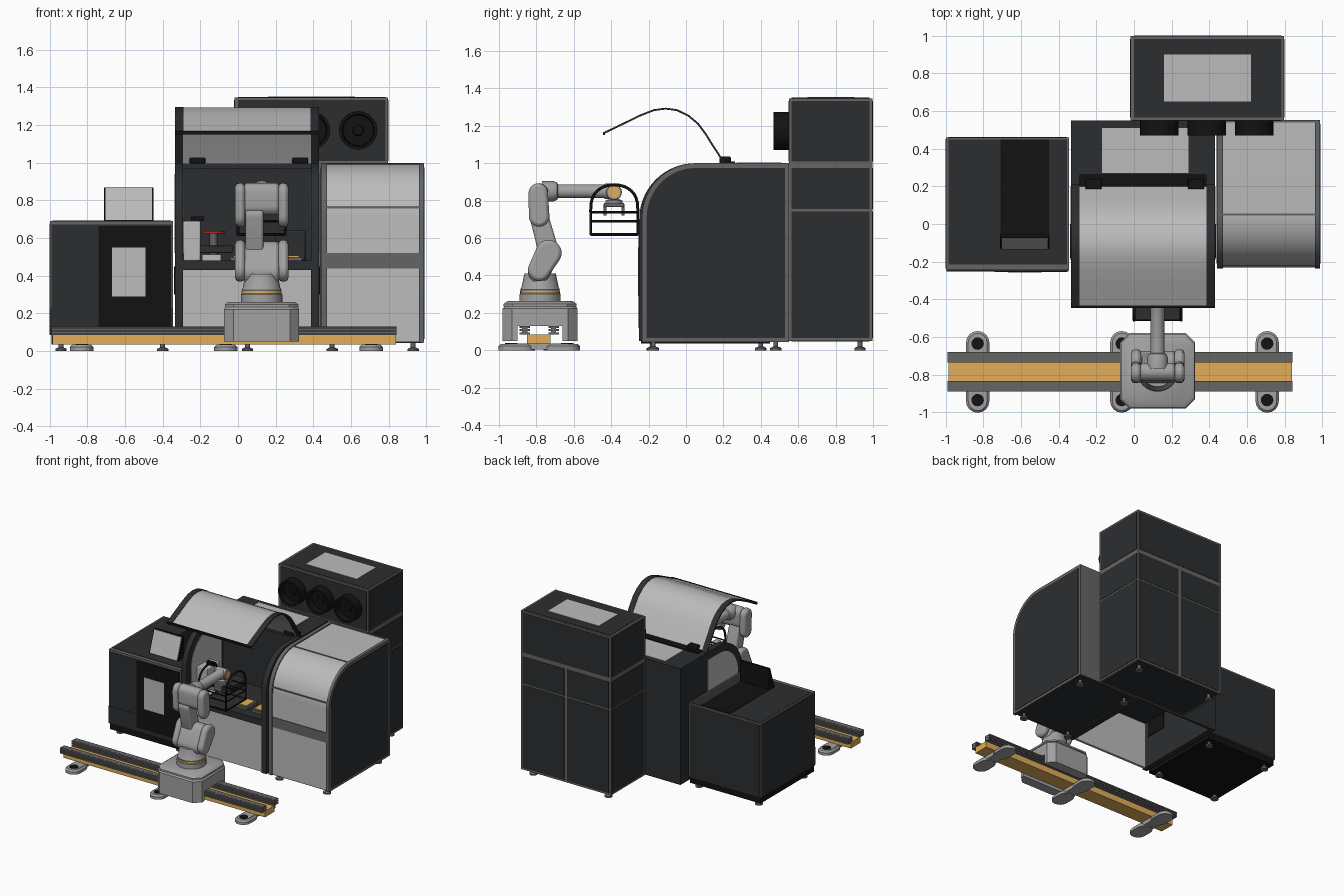
import bpy, bmesh
from math import sin, cos, pi
from mathutils import Vector

if "Cube" in bpy.data.objects:
    bpy.data.objects.remove(bpy.data.objects["Cube"])


def mat(name, r, g, b):
    m = bpy.data.materials.new(name)
    m.diffuse_color = (r, g, b, 1)
    m.use_nodes = True
    m.node_tree.nodes["Principled BSDF"].inputs["Base Color"].default_value = m.diffuse_color
    return m


DARK = mat("dark_panel", .025, .027, .029)
BLACK = mat("black", .006, .006, .006)
FRAME = mat("frame_grey", .13, .13, .13)
LIGHT = mat("light_panel", .5, .5, .5)
ARM = mat("arm_grey", .36, .36, .36)
ORANGE = mat("orange", .75, .42, .1)
RED = mat("red", .5, .02, .02)


def finish(name, bm, m, bevel=0):
    bmesh.ops.recalc_face_normals(bm, faces=bm.faces)
    me = bpy.data.meshes.new(name)
    bm.to_mesh(me)
    bm.free()
    ob = bpy.data.objects.new(name, me)
    bpy.context.collection.objects.link(ob)
    me.materials.append(m)
    if bevel:
        b = ob.modifiers.new("bevel", 'BEVEL')
        b.width, b.segments = bevel, 2
    return ob


def hull(name, pts, m, bevel=0):
    bm = bmesh.new()
    for p in pts:
        bm.verts.new(p)
    bmesh.ops.convex_hull(bm, input=bm.verts)
    bmesh.ops.dissolve_limit(bm, angle_limit=.01, verts=bm.verts, edges=bm.edges)
    return finish(name, bm, m, bevel)


def box(name, x0, x1, y0, y1, z0, z1, m, bevel=0):
    return hull(name, [(x, y, z) for x in (x0, x1) for y in (y0, y1) for z in (z0, z1)], m, bevel)


def prism(name, yz, x0, x1, m, bevel=0):
    bm = bmesh.new()
    f = bm.faces.new([bm.verts.new((x0, y, z)) for y, z in yz])
    g = bmesh.ops.extrude_face_region(bm, geom=[f])
    bmesh.ops.translate(bm, vec=(x1 - x0, 0, 0), verts=[v for v in g["geom"] if isinstance(v, bmesh.types.BMVert)])
    return finish(name, bm, m, bevel)


def lathe(name, prof, origin, axis, m, n=32):
    """Revolve (radius, height) pairs about an axis."""
    q = Vector((0, 0, 1)).rotation_difference(Vector(axis))
    bm = bmesh.new()
    prof = [(0, prof[0][1])] + prof + [(0, prof[-1][1])]
    rings = [[bm.verts.new(Vector(origin) + q @ Vector((r * cos(2 * pi * i / n), r * sin(2 * pi * i / n), h)))
              for i in range(n)] for r, h in prof]
    for a, b in zip(rings, rings[1:]):
        for i in range(n):
            bm.faces.new((a[i], a[(i + 1) % n], b[(i + 1) % n], b[i]))
    bmesh.ops.remove_doubles(bm, verts=bm.verts, dist=1e-5)
    return finish(name, bm, m)


def capsule(name, a, b, ra, rb, x0, x1, m, bevel=.012):
    pts = [(x, c[0] + r * cos(t * pi / 12), c[1] + r * sin(t * pi / 12))
           for c, r in ((a, ra), (b, rb)) for t in range(24) for x in (x0, x1)]
    return hull(name, pts, m, bevel)


def tube(name, pts, r, m, cyclic=False):
    cu = bpy.data.curves.new(name, 'CURVE')
    cu.dimensions, cu.bevel_depth, cu.bevel_resolution = '3D', r, 2
    s = cu.splines.new('POLY')
    s.points.add(len(pts) - 1)
    for p, c in zip(s.points, pts):
        p.co = (*c, 1)
    s.use_cyclic_u = cyclic
    ob = bpy.data.objects.new(name, cu)
    bpy.context.collection.objects.link(ob)
    cu.materials.append(m)


def rounded(y0, y1, z0, z1, r):
    arc = [(y0 + r - r * cos(i * pi / 32), z1 - r + r * sin(i * pi / 32)) for i in range(17)]
    return [(y1, z0), (y0, z0)] + arc + [(y1, z1)]


def octagon(name, cx, cy, levels, m):
    """Stack of chamfered squares: (half size, chamfer, z)."""
    pts = []
    for h, c, z in levels:
        for sx in (-1, 1):
            for sy in (-1, 1):
                pts += [(cx + sx * h, cy + sy * (h - c), z), (cx + sx * (h - c), cy + sy * h, z)]
    hull(name, pts, m)


# right machine: rounded housing
for x0, x1, xo in ((.44, .472, .438), (.962, .988, .988)):
    prism("right_side_frame", rounded(-.235, .55, .045, 1.0, .29), x0, x1, FRAME)
    prism("right_side_panel", rounded(-.21, .53, .065, .975, .265), xo, xo + .003, DARK)
prism("right_cover", rounded(-.225, .548, .05, .992, .28), .47, .964, LIGHT)
box("right_band", .472, .962, -.231, -.2, .44, .52, FRAME)
box("right_seam", .472, .962, -.228, -.2, .757, .767, FRAME)
box("right_top_seam", .472, .962, .045, .057, .97, .996, FRAME)
box("right_back", .44, .988, .54, .551, .046, .999, FRAME)
box("right_floor", .45, .98, -.22, .54, .044, .052, DARK)

# rear cabinet: framed box with panels
cx0, cx1 = -.018, .797
box("cabinet_frame", cx0, cx1, .55, .997, .05, 1.347, FRAME)
for z0, z1 in ((.065, .742), (.754, .975), (1.01, 1.333)):
    for x in (cx0 - .003, cx1):
        box("cabinet_side_panel", x, x + .003, .565, .982, z0, z1, DARK)
    spans = ((0, .782),) if z0 > 1 else ((0, .378), (.402, .782))
    for a, b in spans:
        box("cabinet_back_panel", a, b, .997, 1.0, z0, z1, DARK)
box("cabinet_front_panel", 0, .782, .547, .55, 1.01, 1.333, DARK)
box("cabinet_top_panel", 0, .782, .565, .982, 1.347, 1.35, DARK)
box("cabinet_top_grille", .16, .62, .65, .9, 1.35, 1.353, LIGHT)
box("cabinet_bottom", 0, .782, .565, .982, .047, .05, DARK)
for x in (.135, .387, .638):
    lathe("fan_duct", [(.102, 0), (.102, .08), (.086, .08), (.08, .03), (.03, .03), (.025, .045)],
          (x, .549, 1.172), (0, -1, 0), BLACK)

# left cabinet
box("left_frame", -.997, -.345, -.245, .46, .085, .69, FRAME)
box("left_plinth", -.99, -.35, -.24, .45, .035, .085, BLACK)
box("left_side_panel", -1, -.997, -.235, .45, .085, .678, DARK)
box("left_back_panel", -.987, -.355, .46, .463, .085, .678, DARK)
box("left_top_panel", -.985, -.357, -.215, .448, .69, .693, DARK)
box("left_front_panel", -.99, -.352, -.249, -.245, .085, .672, DARK)
box("left_skirt", -.995, -.347, -.252, -.245, .09, .23, DARK)
box("left_door", -.74, -.355, -.254, -.245, .12, .665, BLACK)
box("left_door_window", -.67, -.49, -.257, -.25, .29, .55, LIGHT)
box("left_top_slot", -.71, -.45, -.09, .448, .693, .697, BLACK)
prism("monitor_housing", [(-.132, .69), (-.06, .69), (-.055, .87), (-.072, .87)], -.711, -.449, BLACK)
prism("monitor_screen", [(-.136, .695), (-.131, .695), (-.073, .866), (-.078, .866)], -.703, -.457, LIGHT)

# centre machine: open arched enclosure
for x0, x1 in ((-.335, -.292), (.388, .431)):
    prism("centre_side_wall", rounded(-.25, .55, .05, 1.0, .3), x0, x1, DARK)
    prism("centre_side_window", rounded(-.19, .2, .52, .94, .24), x0 - .003, x1 + .003, LIGHT)
    box("centre_latch", x0 - .005, x1 + .005, -.18, 0, .3, .45, BLACK)
box("centre_front_panel", -.292, .388, -.235, -.215, .05, .43, LIGHT)
box("centre_table", -.292, .388, -.245, .25, .43, .48, DARK)
box("centre_inner_wall", -.292, .388, .22, .25, .48, .98, DARK)
box("centre_back_wall", -.292, .388, .53, .55, .05, .98, DARK)
box("centre_roof", -.292, .388, .2, .55, .97, 1.0, DARK)
box("centre_roof_panel", -.17, .29, .27, .51, 1.0, 1.004, LIGHT)

# raised hood
arc = [(-.44, 1.155), (-.32, 1.213), (-.24, 1.252), (-.17, 1.279), (-.11, 1.287), (-.05, 1.279),
       (.01, 1.25), (.06, 1.208), (.1, 1.155), (.14, 1.09), (.17, 1.045), (.2, .995)]


def ribbon(t):
    up = []
    for i, p in enumerate(arc):
        a, b = Vector(arc[max(i - 1, 0)]), Vector(arc[min(i + 1, len(arc) - 1)])
        d = (b - a).normalized()
        up.append((p[0] - d.y * t, p[1] + d.x * t))
    return arc + up[::-1]


prism("hood_sheet", ribbon(.007), -.292, .388, LIGHT)
for x0 in (-.335, .385):
    prism("hood_side_rim", ribbon(.01), x0, x0 + .046, DARK)
box("hood_front_lip", -.335, .431, -.445, -.432, 1.15, 1.168, BLACK)
box("hood_hinge_bar", -.29, .386, .2, .262, .995, 1.008, BLACK)
for x in (-.215, .33):
    box("hood_hinge", x - .042, x + .042, .18, .24, .995, 1.035, BLACK, .006)

# work area contents
box("dispenser", -.29, -.2, -.12, .05, .48, .69, LIGHT, .006)
box("dispenser_arm", -.25, -.18, -.05, -.02, .69, .715, BLACK)
box("sample_station", -.2, -.03, -.05, .15, .52, .56, DARK, .005)
lathe("red_disc", [(.06, 0), (.06, .012)], (-.13, -.02, .625), (0, 0, 1), RED)
lathe("station_post", [(.02, 0), (.02, .145)], (-.13, -.02, .48), (0, 0, 1), FRAME)
box("clear_tray", -.19, -.09, -.19, -.08, .482, .512, LIGHT)
for x in (-.04, .1, .24):
    box("sample_rack", x, x + .1, -.17, -.03, .48, .5, FRAME)
    box("sample_tray", x + .015, x + .085, -.155, -.045, .5, .507, ORANGE)
box("inner_unit", .2, .36, .02, .22, .48, .64, DARK, .01)

# machine feet
for x, y in [(x, y) for x in (.5, .93) for y in (-.175, .48)] + [(x, y) for x in (-.94, -.4) for y in (-.18, .4)] \
        + [(x, .93) for x in (.05, .73)]:
    lathe("levelling_foot", [(.03, 0), (.03, .012), (.013, .02), (.013, .055)], (x, y, 0), (0, 0, 1), FRAME, 16)

# floor rail
box("rail_core", -.985, .84, -.85, -.725, .035, .085, ORANGE)
for s in (-1, 1):
    y = -.785 + s * .077
    box("rail_web", -.99, .842, y - .014, y + .014, .085, .13, FRAME)
    for z in (.085, .102, .118):
        box("rail_flange", -.99, .842, y - .028, y + .028, z, z + .011, FRAME)
for x in (-.83, -.065, .707):
    box("rail_crossbar", x - .045, x + .045, -.94, -.63, .005, .036, ARM)
    for y in (-.935, -.635):
        s = 1 if y > -.8 else -1
        pts = [(x + r * cos(t * pi / 8), y + s * .005 + r * sin(t * pi / 8), z)
               for r, z in ((.062, 0), (.062, .022), (.05, .034)) for t in range(16)]
        pts += [(px, py - s * .07, pz) for px, py, pz in pts]
        hull("rail_foot", pts, ARM)
        lathe("rail_bolt", [(.033, .03), (.033, .039)], (x, y, 0), (0, 0, 1), BLACK, 20)

# robot carriage
rx, ry = .125, -.78
octagon("carriage", rx, ry, [(.2, .05, .13), (.2, .05, .222), (.19, .05, .235)], ARM)
octagon("carriage_cap", rx, ry, [(.195, .05, .235), (.195, .05, .248), (.175, .05, .262)], ARM)
for s in (-1, 1):
    y = ry + s * .16
    hull("carriage_skirt", [(rx + sx * w, ry + s * d, z) for sx in (-1, 1) for z in (.05, .14)
                            for w, d in ((.2, .12), (.2, .15), (.15, .2))], ARM)

# robot arm
lathe("robot_base", [(.11, .26), (.11, .3), (.104, .308), (.104, .322), (.106, .325), (.1, .335), (.084, .41)],
      (rx, ry, 0), (0, 0, 1), ARM)
lathe("base_ring", [(.107, .307), (.107, .318)], (rx, ry, 0), (0, 0, 1), ORANGE)
for x0 in (-.015, .215):
    capsule("shoulder_cover", (-.785, .43), (-.735, .52), .06, .07, x0, x0 + .052, ARM, .018)
    capsule("elbow_cover", (-.785, .715), (-.79, .84), .055, .052, x0, x0 + .052, ARM, .018)
capsule("shoulder_body", (-.785, .42), (-.735, .52), .06, .062, .035, .217, ARM)
capsule("upper_arm", (-.735, .53), (-.787, .72), .055, .05, .04, .135, ARM)
capsule("elbow_body", (-.787, .77), (-.785, .845), .048, .048, .035, .217, ARM)
lathe("forearm", [(.055, 0), (.055, .06), (.047, .08), (.037, .085), (.037, .33), (.042, .34), (.042, .39)],
      (rx, -.77, .85), (0, 1, 0), ARM)
lathe("wrist_joint", [(.038, -.05), (.042, -.045), (.042, .045), (.038, .05)], (rx, -.385, .845), (1, 0, 0), ARM)
for s in (-1, 1):
    lathe("wrist_ring", [(.03, .05), (.03, .055)], (rx, -.385, .845), (s, 0, 0), ORANGE)
lathe("tool_flange", [(.03, .78), (.045, .785), (.045, .8), (.025, .81), (.025, .83)], (rx, -.385, 0), (0, 0, 1), ARM)
box("gripper_body", .07, .18, -.44, -.33, .765, .787, FRAME, .005)
for y in (-.44, -.345):
    box("gripper_finger", .09, .16, y, y + .015, .72, .77, FRAME)

# carried cage
bx, by = (0, .25), (-.51, -.257)
for z in (.62, .69, .738):
    tube("cage_ring", [(bx[0], by[0], z), (bx[1], by[0], z), (bx[1], by[1], z), (bx[0], by[1], z)], .006, BLACK, True)
box("cage_floor", 0, .25, -.51, -.257, .61, .62, DARK)
for x in bx:
    for y in by:
        tube("cage_post", [(x, y, .615), (x, y, .74)], .007, BLACK)
    side = [(x, -.3835 - .1265 * cos(t * pi / 16), .74 + .145 * sin(t * pi / 16) ** .7) for t in range(17)]
    tube("cage_arch", side, .008, BLACK)
tube("cage_handle", [(0, -.3835, .74), (0, -.3835, .74), (.25, -.3835, .74)], .006, BLACK)

# smooth curved surfaces, keep hard edges
bpy.ops.object.select_all(action='DESELECT')
for o in bpy.data.objects:
    if o.type == 'MESH':
        o.select_set(True)
        bpy.context.view_layer.objects.active = o
bpy.ops.object.shade_smooth_by_angle(angle=.6)
